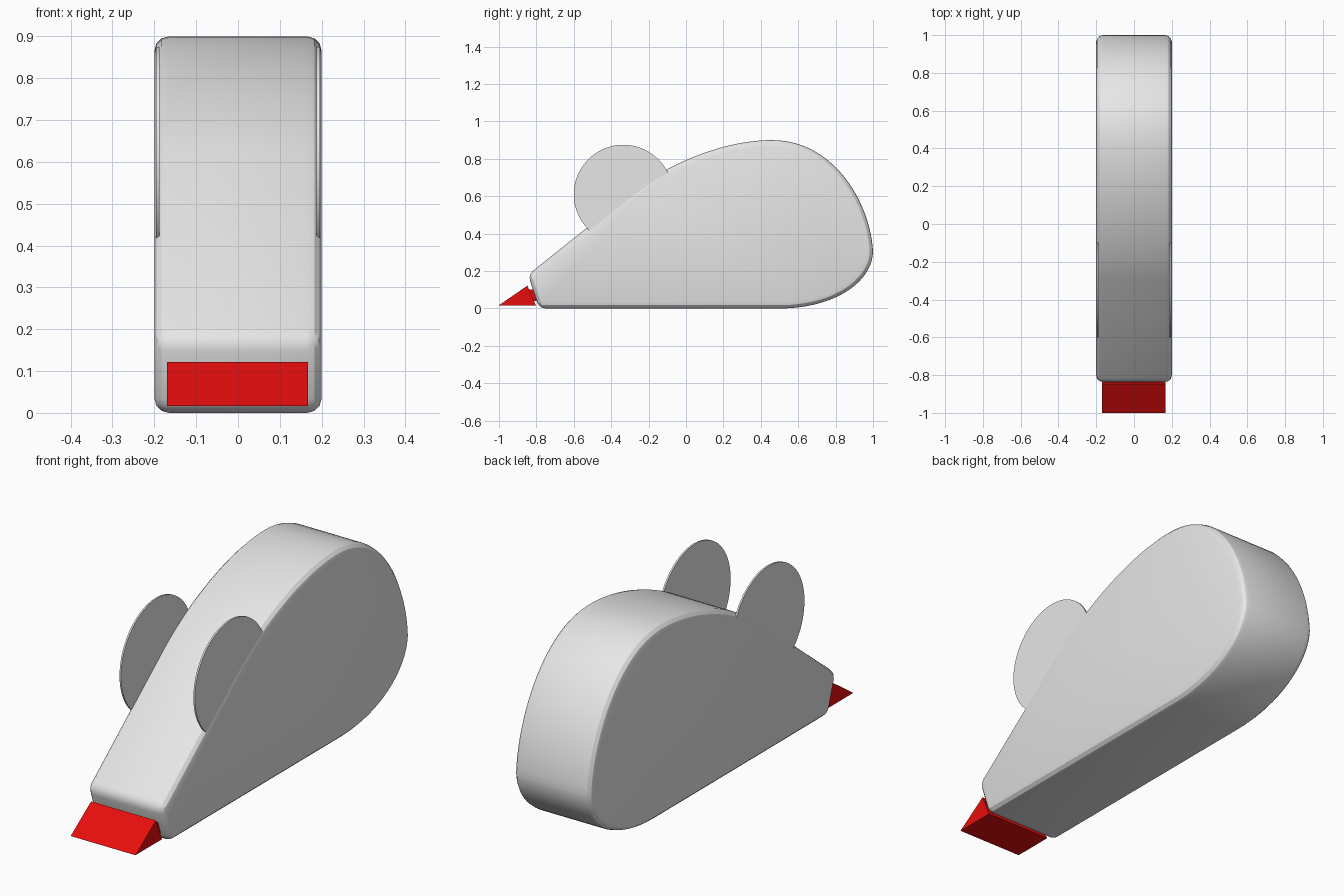
import bpy, bmesh, math
from mathutils import Vector
from mathutils.geometry import interpolate_bezier

cube = bpy.data.objects.get("Cube")
if cube:
    bpy.data.objects.remove(cube, do_unlink=True)


def material(name, color):
    mat = bpy.data.materials.new(name)
    mat.use_nodes = True
    mat.diffuse_color = color
    mat.node_tree.nodes["Principled BSDF"].inputs["Base Color"].default_value = color
    return mat


grey = material("light grey", (0.8, 0.8, 0.8, 1))
red = material("red", (0.8, 0.004, 0.004, 1))


def slab(name, outline, x0, x1, mat, bevel=0):
    """Extrude a side outline of (y, z) points from x0 to x1."""
    bm = bmesh.new()
    face = bm.faces.new([bm.verts.new((x0, y, z)) for y, z in outline])
    side = bmesh.ops.extrude_face_region(bm, geom=[face])["geom"]
    verts = [v for v in side if isinstance(v, bmesh.types.BMVert)]
    bmesh.ops.translate(bm, verts=verts, vec=(x1 - x0, 0, 0))
    bmesh.ops.recalc_face_normals(bm, faces=bm.faces)
    mesh = bpy.data.meshes.new(name)
    bm.to_mesh(mesh)
    bm.free()
    mesh.materials.append(mat)
    obj = bpy.data.objects.new(name, mesh)
    bpy.context.collection.objects.link(obj)
    bpy.ops.object.select_all(action="DESELECT")
    bpy.context.view_layer.objects.active = obj
    obj.select_set(True)
    if bevel:
        mod = obj.modifiers.new("rounded edges", "BEVEL")
        mod.width = bevel
        mod.segments = 3
        mod.limit_method = "ANGLE"
        mod.angle_limit = math.radians(35)
        bpy.ops.object.modifier_apply(modifier=mod.name)
    bpy.ops.object.shade_smooth_by_angle(angle=math.radians(25))
    return obj


def bezier(a, b, c, d, steps=24):
    pts = interpolate_bezier(*(Vector((*p, 0)) for p in (a, b, c, d)), steps)
    return [(p.x, p.y) for p in pts]


# Body: flat base, straight snout slope and rounded back
back, top, slope, base = (1, 0.3), (0.46, 0.9), (-0.28, 0.63), (0.5, 0)
outline = [(-0.845, 0.18), (-0.785, 0)]
outline += bezier(base, (0.78, 0), (0.99, 0.13), back)
outline += bezier(back, (0.99, 0.55), (0.8, 0.9), top)[1:]
outline += bezier(top, (0.18, 0.9), (-0.12, 0.755), slope)[1:]
slab("body", outline, -0.2, 0.2, grey, bevel=0.035)

# Ears: thin discs standing at both sides
disc = [(-0.335 + 0.265 * math.cos(a), 0.61 + 0.265 * math.sin(a))
        for a in (math.tau * i / 64 for i in range(64))]
slab("left_ear", disc, 0.188, 0.196, grey)
slab("right_ear", disc, -0.196, -0.188, grey)

# Nose: wedge with a short stub joining it to the snout
slab("nose", [(-1, 0.017), (-0.848, 0.122), (-0.803, 0.017)], -0.17, 0.167, red)
slab("nose_stub", [(-0.84, 0.1), (-0.79, 0.1), (-0.77, 0.04), (-0.82, 0.04)],
     -0.16, 0.157, red)
